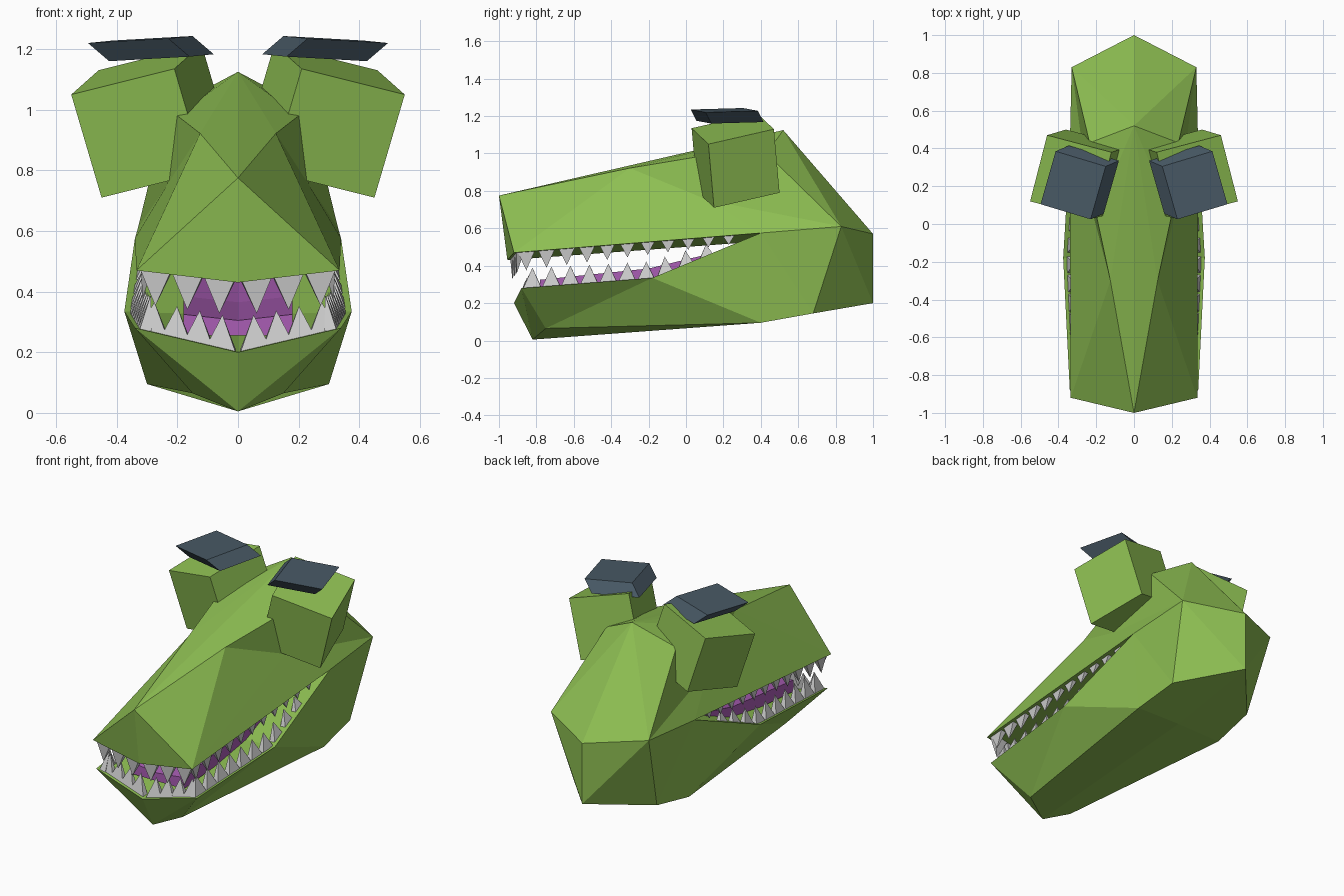
import bpy
import bmesh
from mathutils import Vector

cube = bpy.data.objects.get("Cube")
if cube:
    bpy.data.objects.remove(cube, do_unlink=True)


def material(name, rgb):
    m = bpy.data.materials.new(name)
    m.use_nodes = True
    m.diffuse_color = (*rgb, 1)
    m.node_tree.nodes["Principled BSDF"].inputs["Base Color"].default_value = (*rgb, 1)
    return m


GREEN = material("leaf green", (0.27, 0.52, 0.085))
SLATE = material("slate blue", (0.065, 0.10, 0.13))
PURPLE = material("mouth purple", (0.40, 0.11, 0.46))
BONE = material("tooth grey", (0.58, 0.58, 0.58))


def finish(bm, name, mat):
    bmesh.ops.recalc_face_normals(bm, faces=bm.faces)
    mesh = bpy.data.meshes.new(name)
    bm.to_mesh(mesh)
    bm.free()
    mesh.materials.append(mat)
    ob = bpy.data.objects.new(name, mesh)
    bpy.context.collection.objects.link(ob)
    return ob


def mirrored(name, points, faces, mat):
    """Build one half and its reflection, welded along the middle."""
    bm = bmesh.new()
    for side in (1, -1):
        vs = [bm.verts.new((p[0] * side, p[1], p[2])) for p in points]
        for f in faces:
            bm.faces.new([vs[i] for i in f])
    bmesh.ops.remove_doubles(bm, verts=bm.verts, dist=0.0005)
    return finish(bm, name, mat)


def panelled(name, corners, panels, mat):
    """Mirrored shell whose flat panels are listed by corner name."""
    order = list(corners)
    mirrored(name, list(corners.values()),
             [[order.index(n) for n in p.split()] for p in panels], mat)


def slanted_box(name, corner, wide, deep, high, mat, side):
    """Box hanging from its outer front top corner along three edge vectors."""
    c, u, v, w = map(Vector, (corner, wide, deep, high))
    bm = bmesh.new()
    bmesh.ops.create_cube(bm, size=1)
    for vert in bm.verts:
        i, j, k = (t + 0.5 for t in vert.co)
        p = c - u * i + v * j - w * k
        vert.co = (p.x * side, p.y, p.z)
    return finish(bm, name, mat)


# Shared outline points of the two jaws (model's left half)
hinge, cheek, nape = (0.34, 0.40, 0.575), (0.33, 0.83, 0.61), (0, 1, 0.57)
lip_mid, lip_corner = (0, -0.955, 0.43), (0.335, -0.92, 0.47)
jaw_mid, jaw_corner, jaw_bend = (0, -0.92, 0.20), (0.34, -0.88, 0.28), (0.375, -0.18, 0.335)

# Upper head, with the sides pinched in below the eyes
head = dict(tip=(0, -1, 0.775), crown=(0, 0.52, 1.125), lip=lip_mid, corner=lip_corner,
            hinge=hinge, cheek=cheek, nape=nape, bridge=(0.125, -0.30, 0.922),
            brow=(0.20, 0.05, 0.98), back=(0.235, 0.43, 1.0), pinch=(0.235, 0.12, 0.75),
            palate=(0, 0.40, 0.53))
panelled("upper_head", head, [
    "tip bridge corner", "tip crown bridge", "bridge crown brow", "crown back brow",
    "tip lip corner", "bridge brow pinch", "corner bridge pinch", "brow back pinch",
    "pinch back cheek", "corner pinch hinge", "pinch cheek hinge", "crown nape cheek",
    "crown cheek back", "lip corner hinge palate", "palate hinge cheek nape"], GREEN)

# Lower jaw
jaw = dict(mid=jaw_mid, corner=jaw_corner, bend=jaw_bend, hinge=hinge, cheek=cheek,
           nape=nape, neck=(0, 1, 0.2), heel=(0.28, 0.68, 0.145), base=(0.30, 0.40, 0.095),
           chin_side=(0.15, -0.75, 0.065), chin=(0, -0.82, 0.005),
           floor=(0, -0.18, 0.32), throat=(0, 0.40, 0.52), keel=(0, 0.40, 0.10))
panelled("lower_jaw", jaw, [
    "mid corner chin", "corner chin_side chin", "corner bend chin_side",
    "bend base chin_side", "bend hinge base", "hinge cheek heel", "hinge heel base",
    "cheek neck heel", "cheek nape neck", "chin chin_side base keel",
    "keel base heel neck", "mid floor bend corner", "floor throat hinge bend",
    "throat nape cheek hinge"], GREEN)

# Tongue: a bent slab rising to the throat, slightly dished along the middle
tongue = []
for y, low, high in ((-0.78, 0.255, 0.325), (-0.2, 0.30, 0.385), (0.38, 0.44, 0.525)):
    tongue += [(0, y, low), (0.18, y, low), (0.18, y, high), (0, y, high - 0.02)]
strips = [(0, 1, 2, 3), (8, 9, 10, 11)]
for a in (0, 4):
    strips += [(a + i, a + i + 1, a + i + 5, a + i + 4) for i in range(3)]
mirrored("tongue", tongue, strips, PURPLE)


# Teeth: four-sided spikes spaced along a lip line, leaning into or out of the mouth
def teeth(name, rows, up, lean):
    pts, faces = [], []
    for start, end, first, last, count, h0, h1 in rows:
        a, b = Vector(start), Vector(end)
        along = (b - a).normalized()
        inward = Vector((-along.y, along.x, 0)).normalized()
        for i in range(count):
            k = i / (count - 1)
            height = h0 + (h1 - h0) * k
            half = 0.025 + 0.25 * height
            p = a.lerp(b, first + (last - first) * k) + inward * 0.035
            p.z -= up * 0.01
            n = len(pts)
            pts += [p + along * half * s + inward * half * 0.4 * t
                    for s, t in ((-1, -1), (1, -1), (1, 1), (-1, 1))]
            pts.append(p + inward * lean + Vector((0, 0, up * (height + 0.01))))
            faces += [(n, n + 1, n + 2, n + 3)]
            faces += [(n + j, n + (j + 1) % 4, n + 4) for j in range(4)]
    mirrored(name, pts, faces, BONE)


teeth("upper_teeth", [(lip_mid, lip_corner, 0.19, 0.82, 3, 0.11, 0.11),
                      (lip_corner, hinge, 0.05, 0.87, 11, 0.10, 0.05)], -1, -0.015)
teeth("lower_teeth", [(jaw_mid, jaw_corner, 0.17, 0.83, 4, 0.11, 0.10),
                      (jaw_corner, jaw_bend, 0.08, 0.95, 7, 0.105, 0.09),
                      (jaw_bend, hinge, 0.12, 0.5, 3, 0.085, 0.06)], 1, 0.02)

# Eye blocks and the brow plates above them
for label, side in (("left", 1), ("right", -1)):
    slanted_box(label + "_eye_block", (0.55, 0.12, 1.05), (0.34, 0.09, -0.085),
                (-0.09, 0.35, 0.08), (0.10, -0.03, 0.34), GREEN, side)
    slanted_box(label + "_brow", (0.495, 0.105, 1.22), (0.265, 0.08, -0.015),
                (-0.08, 0.28, 0.008), (0.07, -0.03, 0.06), SLATE, side)
